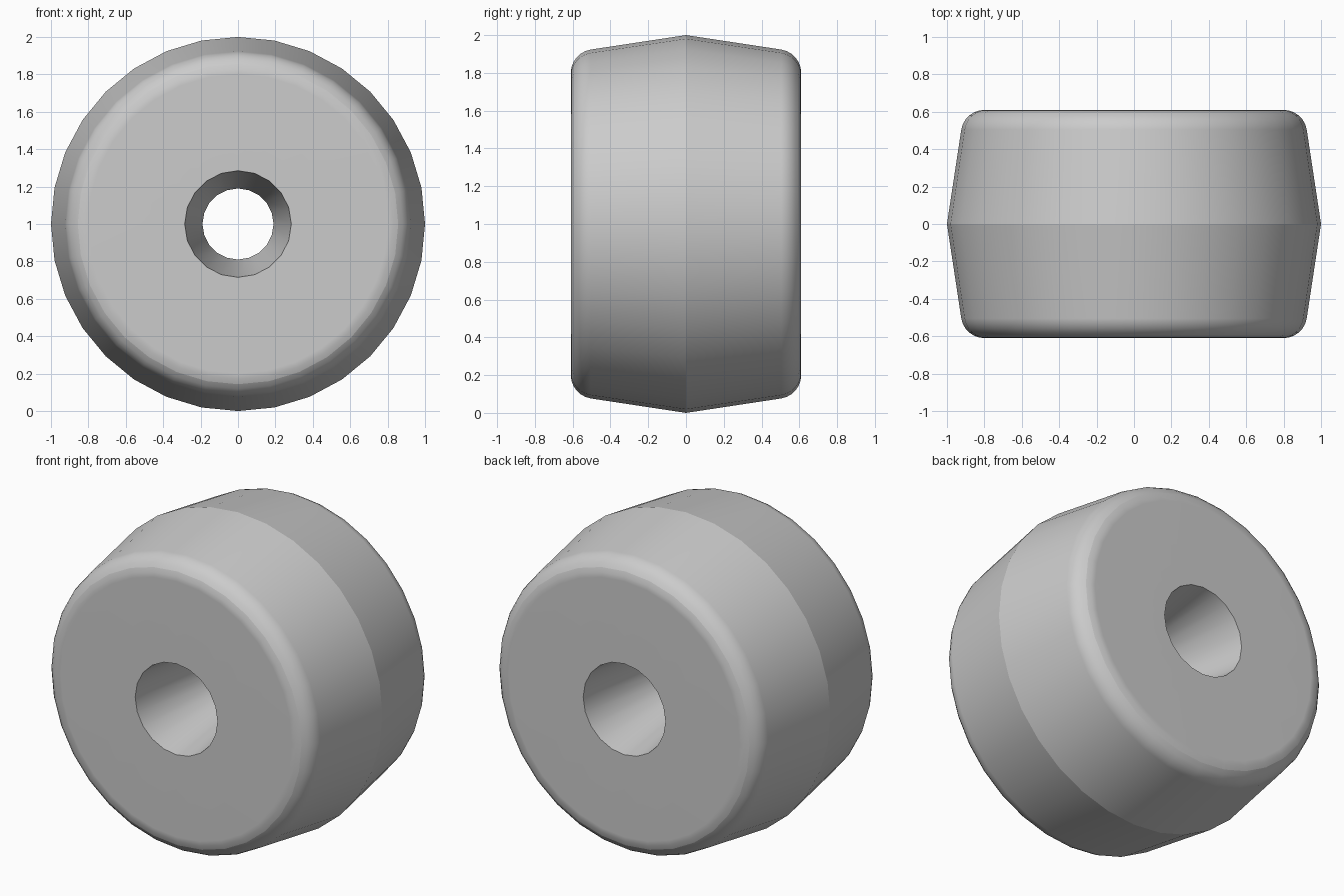
import bpy, bmesh
from math import sin, cos, pi, radians

if "Cube" in bpy.data.objects:
    bpy.data.objects.remove(bpy.data.objects["Cube"])

OUTER_SIDES, BORE_SIDES = 32, 20
HALF, RIM_R, CORNER = 0.61, 0.80, 0.125

grey = bpy.data.materials.new("plain grey")
grey.use_nodes = True
colour = (0.6, 0.6, 0.6, 1)
grey.diffuse_color = colour
grey.node_tree.nodes["Principled BSDF"].inputs["Base Color"].default_value = colour

bm = bmesh.new()


def ring(radius, y, sides):
    """Closed loop of vertices around the y axis, centred at z = 1."""
    return [bm.verts.new((radius * sin(2 * pi * i / sides), y,
                          1 + radius * cos(2 * pi * i / sides))) for i in range(sides)]


def lathe(profile, sides):
    """Skin the rings of a profile; return the two end loops."""
    rings = [ring(r, y, sides) for r, y in profile]
    for a, b in zip(rings, rings[1:]):
        for i in range(sides):
            j = (i + 1) % sides
            bm.faces.new((a[i], a[j], b[j], b[i]))
    return rings[0], rings[-1]


def loop_edges(loop):
    return [bm.edges.get((v, loop[i - 1])) for i, v in enumerate(loop)]


# Tread: rounded shoulder, then a taper out to the crown at the middle
steps = 6
shoulder = [(RIM_R + CORNER * sin(t), HALF - CORNER * (1 - cos(t)))
            for t in (radians(81) * i / steps for i in range(steps + 1))]
half = shoulder + [(1.0, 0.0)]
tread = lathe(half + [(r, -y) for r, y in reversed(shoulder)], OUTER_SIDES)

# Bore: narrows to a waist at the middle
bore = lathe([(0.285, HALF), (0.19, 0), (0.285, -HALF)], BORE_SIDES)

# Flat side faces between shoulder and bore
for outer, inner in zip(tread, bore):
    bmesh.ops.triangle_fill(bm, use_beauty=True, use_dissolve=False,
                            edges=loop_edges(outer) + loop_edges(inner))

bmesh.ops.recalc_face_normals(bm, faces=bm.faces)

# Smooth shading, with creases at the crown, the waist and the bore mouths
for f in bm.faces:
    f.smooth = True
for e in bm.edges:
    a, b = e.verts
    same_ring = abs(a.co.y - b.co.y) < 1e-4
    middle = same_ring and abs(a.co.y) < 1e-4
    mouth = same_ring and all(abs(f.normal.y) < 0.9 for f in e.link_faces[:1]) \
        != all(abs(f.normal.y) < 0.9 for f in e.link_faces[1:])
    e.smooth = not (middle or mouth)

mesh = bpy.data.meshes.new("wheel")
bm.to_mesh(mesh)
bm.free()
mesh.materials.append(grey)
wheel = bpy.data.objects.new("wheel", mesh)
bpy.context.collection.objects.link(wheel)
weighted = wheel.modifiers.new("weighted normals", "WEIGHTED_NORMAL")
weighted.keep_sharp = True
